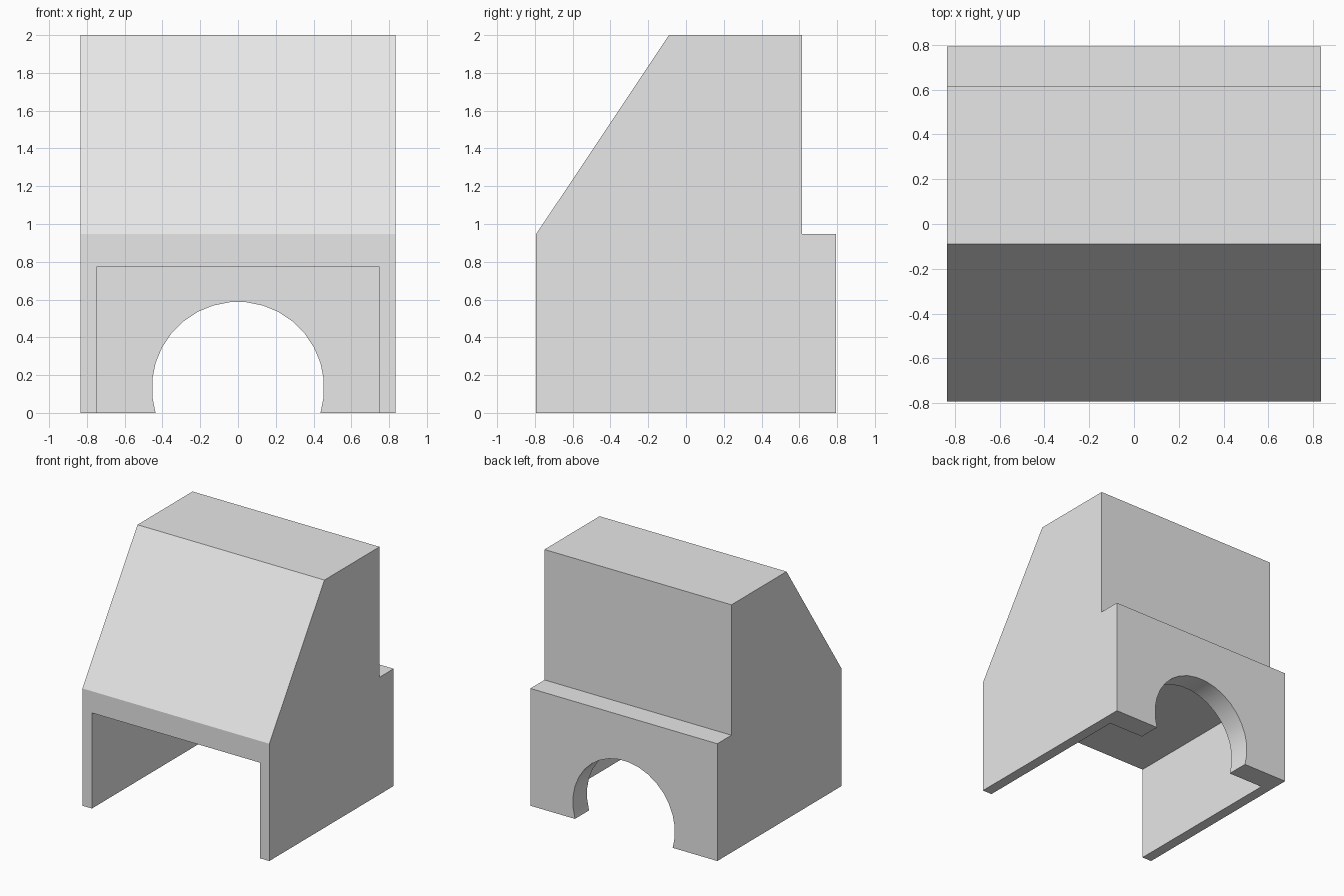
import bpy
import bmesh
import math
from mathutils import Matrix

old = bpy.data.objects.get("Cube")
if old:
    bpy.data.objects.remove(old, do_unlink=True)

grey = bpy.data.materials.new("plain grey")
grey.use_nodes = True
colour = (0.8, 0.8, 0.8, 1)
grey.diffuse_color = colour
grey.node_tree.nodes["Principled BSDF"].inputs["Base Color"].default_value = colour

HALF_WIDTH, HALF_DEPTH = 0.835, 0.793
STEP_Y, STEP_Z = 0.613, 0.947


def add_object(name, bm):
    bmesh.ops.recalc_face_normals(bm, faces=bm.faces)
    mesh = bpy.data.meshes.new(name)
    bm.to_mesh(mesh)
    bm.free()
    mesh.materials.append(grey)
    obj = bpy.data.objects.new(name, mesh)
    bpy.context.collection.objects.link(obj)
    return obj


def extrude_profile(name, points, half_width):
    """Extrude a (y, z) side profile along x, centred."""
    bm = bmesh.new()
    face = bm.faces.new([bm.verts.new((-half_width, y, z)) for y, z in points])
    result = bmesh.ops.extrude_face_region(bm, geom=[face])
    verts = [v for v in result["geom"] if isinstance(v, bmesh.types.BMVert)]
    bmesh.ops.translate(bm, verts=verts, vec=(2 * half_width, 0, 0))
    return add_object(name, bm)


# Solid housing with sloped front and stepped back
housing = extrude_profile("housing", [
    (-HALF_DEPTH, 0), (HALF_DEPTH, 0), (HALF_DEPTH, STEP_Z),
    (STEP_Y, STEP_Z), (STEP_Y, 2), (-0.09, 2), (-HALF_DEPTH, STEP_Z),
], HALF_WIDTH)

# Box-shaped hollow, open at the front and below
hollow = extrude_profile("hollow_cutter", [
    (-1, -0.2), (STEP_Y, -0.2), (STEP_Y, 0.772), (-1, 0.772),
], 0.75)

# Round archway through the back wall
bm = bmesh.new()
turn = Matrix.Rotation(math.pi / 2, 4, "X") @ Matrix.Rotation(math.pi / 32, 4, "Z")
bmesh.ops.create_cone(bm, cap_ends=True, segments=32, radius1=0.456, radius2=0.456,
                      depth=0.6, matrix=Matrix.Translation((0, 0.7, 0.132)) @ turn)
arch = add_object("arch_cutter", bm)

# Cut the openings
bpy.context.view_layer.objects.active = housing
for cutter in (hollow, arch):
    mod = housing.modifiers.new("cut", "BOOLEAN")
    mod.operation = "DIFFERENCE"
    mod.solver = "EXACT"
    mod.object = cutter
    bpy.ops.object.modifier_apply(modifier=mod.name)
    bpy.data.objects.remove(cutter, do_unlink=True)

# Smooth only the archway
bpy.ops.object.select_all(action="DESELECT")
housing.select_set(True)
bpy.ops.object.shade_smooth_by_angle(angle=math.radians(30))
